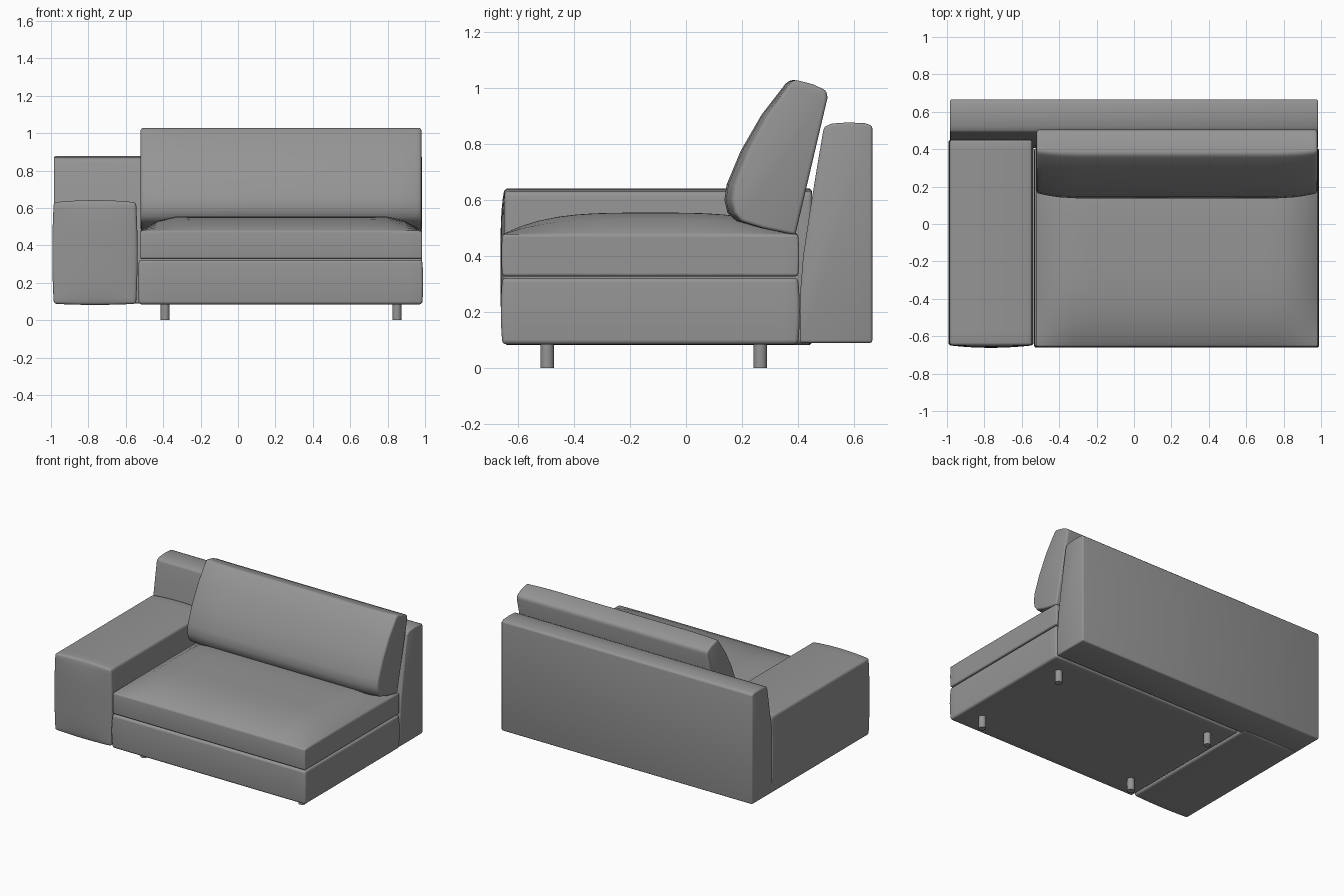
import bpy
import bmesh
import math
from mathutils import Vector

cube = bpy.data.objects.get("Cube")
if cube:
    bpy.data.objects.remove(cube, do_unlink=True)

fabric = bpy.data.materials.new("grey_fabric")
fabric.use_nodes = True
GREY = (0.3, 0.3, 0.3, 1)
fabric.diffuse_color = GREY
fabric.node_tree.nodes["Principled BSDF"].inputs["Base Color"].default_value = GREY


def finish(name, bm, radius=0.0, angle=50):
    """Round the sharp edges, then turn the mesh into a shaded object."""
    bmesh.ops.recalc_face_normals(bm, faces=bm.faces)
    if radius:
        sharp = [e for e in bm.edges if e.calc_face_angle(0) > math.radians(angle)]
        bmesh.ops.bevel(bm, geom=sharp, offset=radius, segments=3, profile=0.5,
                        affect='EDGES', clamp_overlap=True)
    mesh = bpy.data.meshes.new(name)
    bm.to_mesh(mesh)
    bm.free()
    mesh.materials.append(fabric)
    obj = bpy.data.objects.new(name, mesh)
    bpy.context.collection.objects.link(obj)
    bpy.ops.object.select_all(action='DESELECT')
    obj.select_set(True)
    bpy.context.view_layer.objects.active = obj
    bpy.ops.object.shade_smooth_by_angle(angle=math.radians(35))
    return obj


def padded_box(name, low, high, radius, puff, cuts=15):
    """Box with a dense grid; puff(u, v, w) gives an offset, u v w in -1..1."""
    low, high = Vector(low), Vector(high)
    centre, half = (low + high) / 2, (high - low) / 2
    bm = bmesh.new()
    bmesh.ops.create_cube(bm, size=2)
    bmesh.ops.subdivide_edges(bm, edges=bm.edges, cuts=cuts, use_grid_fill=True)
    for v in bm.verts:
        unit = v.co.copy()
        v.co = centre + unit * half + Vector(puff(*unit))
    return finish(name, bm, radius)


def loft(name, profile, stations, radius, shift):
    """Sweep a (y, z) profile along x; shift(y, z, x) adjusts each point."""
    bm = bmesh.new()
    rings = [[bm.verts.new((x, *shift(y, z, x))) for y, z in profile] for x in stations]
    count = len(profile)
    for a, b in zip(rings, rings[1:]):
        for i in range(count):
            j = (i + 1) % count
            bm.faces.new((a[i], a[j], b[j], b[i]))
    bm.faces.new(rings[0])
    bm.faces.new(rings[-1])
    return finish(name, bm, radius)


def ease(t):
    t = max(0, min(1, t))
    return t * (2 - t)


# Base under the seat, its front face gently rounded
padded_box("seat_base", (-0.53, -0.655, 0.085), (0.985, 0.4, 0.322), 0.014,
           lambda u, v, w: (0.005 * u * (1 - w * w), 0.006 * v * (1 - w * w), 0))

# Seat cushion with a crowned top
def crown(u, v, w):
    rise = 0.077 * ease((1 - abs(u)) / 0.28) * (1 - abs(v) ** 3.5)
    return (0, 0.004 * v * (1 - w * w), rise * (w + 1) / 2)

padded_box("seat_cushion", (-0.525, -0.655, 0.328), (0.985, 0.4, 0.478), 0.012, crown)

# Wide arm on one side
padded_box("arm", (-0.985, -0.648, 0.088), (-0.545, 0.45, 0.63), 0.014,
           lambda u, v, w: (0.008 * u * (1 - w * w),
                            0.014 * min(v, 0) * (1 - u * u) * (1 - w ** 4),
                            0.012 * max(w, 0) * (1 - u * u) - 0.006 * max(-w, 0) * (1 - u * u)))

# Back rest: upright rear, curved front, softly domed top
back_profile = [(0.665, 0.09), (0.665, 0.865), (0.64, 0.874), (0.58, 0.877),
                (0.52, 0.873), (0.492, 0.86), (0.468, 0.72), (0.442, 0.56),
                (0.418, 0.4), (0.406, 0.25), (0.406, 0.09)]
loft("back_rest", back_profile, [-0.985, 0, 0.985], 0.01, lambda y, z, x: (y, z))

# Leaning back cushion, its front a little fuller in the middle
cushion_profile = [(0.39, 0.475), (0.505, 0.965), (0.5, 0.99), (0.45, 1.012),
                   (0.375, 1.03), (0.355, 1.015), (0.27, 0.905), (0.195, 0.775),
                   (0.145, 0.655), (0.137, 0.6), (0.148, 0.555), (0.175, 0.525),
                   (0.26, 0.5)]
LEFT, RIGHT = -0.52, 0.98

def fuller_middle(y, z, x):
    edge = min(x - LEFT, RIGHT - x)
    flat = (1 - ease(edge / 0.22)) * 0.1
    rear = 0.39 + (z - 0.475) * 0.235
    return y + (rear - y) * flat, z

loft("back_cushion", cushion_profile,
     [LEFT, -0.49, -0.45, -0.4, -0.3, 0.23, 0.76, 0.86, 0.91, 0.95, RIGHT],
     0.012, fuller_middle)

# Four round legs
for side, x in (("right", -0.39), ("left", 0.85)):
    for end, y in (("front", -0.495), ("back", 0.265)):
        bm = bmesh.new()
        bmesh.ops.create_cone(bm, cap_ends=True, segments=24, radius1=0.024,
                              radius2=0.024, depth=0.1)
        bmesh.ops.translate(bm, verts=bm.verts, vec=(x, y, 0.05))
        finish(f"{end}_{side}_leg", bm)
